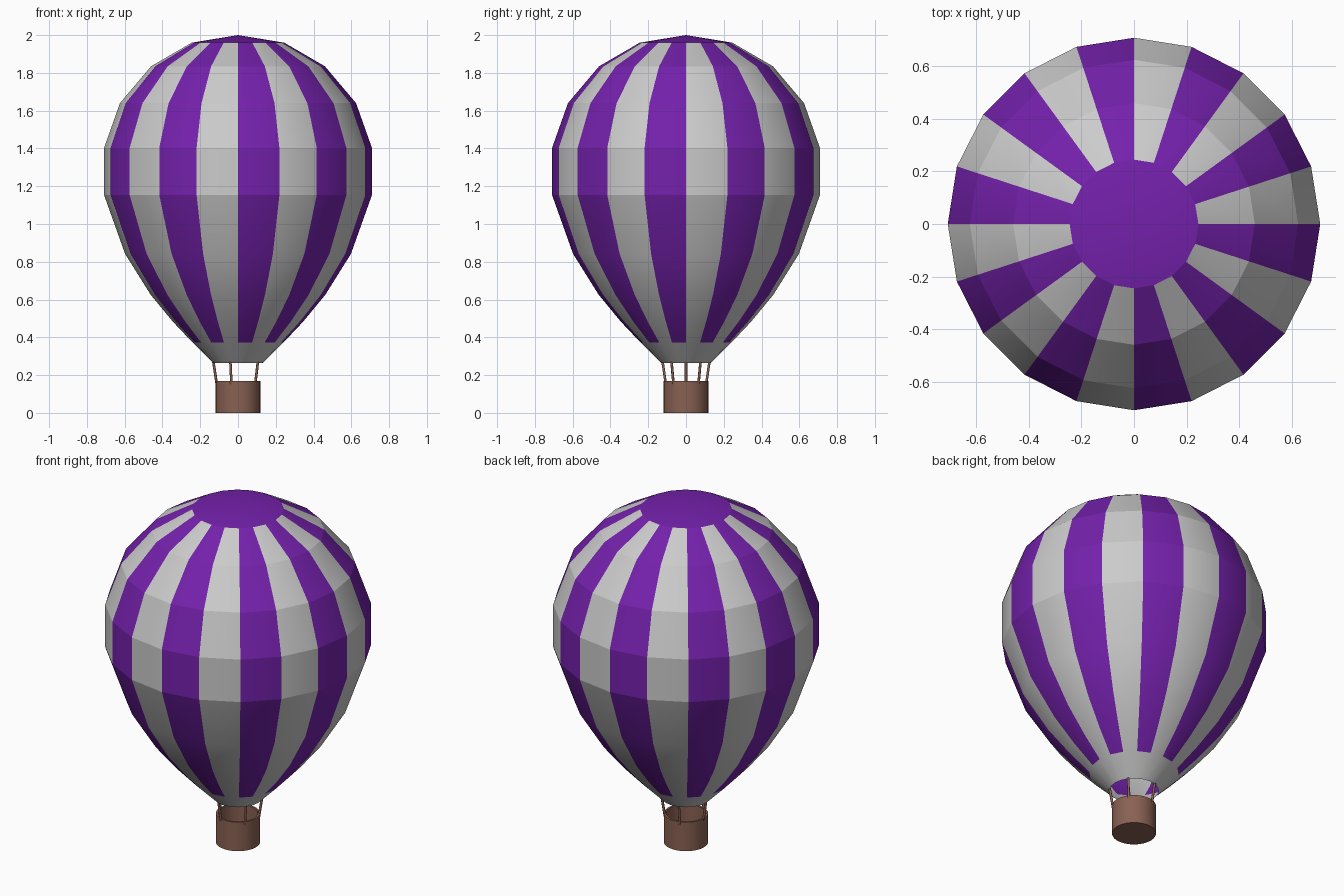
import bpy, bmesh
from math import cos, sin, radians, tau
from mathutils import Vector

if "Cube" in bpy.data.objects:
    bpy.data.objects.remove(bpy.data.objects["Cube"])


def material(name, color):
    m = bpy.data.materials.new(name)
    m.diffuse_color = (*color, 1)
    m.use_nodes = True
    m.node_tree.nodes["Principled BSDF"].inputs["Base Color"].default_value = m.diffuse_color
    return m


GREY = material("pale_fabric", (0.8, 0.8, 0.8))
PURPLE = material("purple_fabric", (0.175, 0.015, 0.41))
BROWN = material("brown_wicker", (0.25, 0.12, 0.085))


def lathe(name, profile, sides, mats, pick=lambda band, side: 0, angle=20):
    """Revolve (radius, z) points around z; pick chooses the material slot."""
    bm = bmesh.new()
    rings = []
    for r, z in profile:
        if r == 0:
            rings.append([bm.verts.new((0, 0, z))] * sides)
        else:
            rings.append([bm.verts.new((r * cos(tau * i / sides), r * sin(tau * i / sides), z))
                          for i in range(sides)])
    for b in range(len(rings) - 1):
        lo, hi = rings[b], rings[b + 1]
        for i in range(sides):
            j = (i + 1) % sides
            quad = dict.fromkeys((lo[i], lo[j], hi[j], hi[i]))
            bm.faces.new(list(quad)).material_index = pick(b, i)
    return finish(name, bm, mats, angle)


def finish(name, bm, mats, angle):
    me = bpy.data.meshes.new(name)
    bm.to_mesh(me)
    bm.free()
    for m in mats:
        me.materials.append(m)
    ob = bpy.data.objects.new(name, me)
    bpy.context.collection.objects.link(ob)
    bpy.ops.object.select_all(action='DESELECT')
    ob.select_set(True)
    bpy.context.view_layer.objects.active = ob
    bpy.ops.object.shade_smooth_by_angle(angle=radians(angle))
    return ob


# Envelope: plain skirt, striped gores, purple crown
envelope = [(0.132, 0.265), (0.24, 0.372), (0.345, 0.483), (0.462, 0.625), (0.598, 0.842),
            (0.709, 1.153), (0.709, 1.403), (0.625, 1.64), (0.46, 1.835), (0.245, 1.96), (0, 2.0)]
LAST = len(envelope) - 2


def stripe(band, side):
    if band == 0:
        return 0
    return 1 if band == LAST else side % 2


lathe("envelope", envelope, 20, [GREY, PURPLE], stripe, 18.5)

# Basket: open tub with a thin wall
lathe("basket", [(0, 0), (0.118, 0), (0.118, 0.17), (0.106, 0.17), (0.106, 0.02), (0, 0.02)],
      32, [BROWN], angle=30)

# Ropes: five thin rods from the basket rim to the skirt
for k in range(5):
    a = radians(36 + 72 * k)
    foot = Vector((0.112 * cos(a), 0.112 * sin(a), 0.15))
    head = Vector((0.131 * cos(a), 0.131 * sin(a), 0.275))
    axis = head - foot
    bm = bmesh.new()
    bmesh.ops.create_cone(bm, cap_ends=True, segments=8, radius1=0.007, radius2=0.007,
                          depth=axis.length)
    rope = finish(f"rope_{k + 1}", bm, [BROWN], 50)
    rope.location = (foot + head) / 2
    rope.rotation_mode = 'QUATERNION'
    rope.rotation_quaternion = axis.to_track_quat('Z', 'Y')
